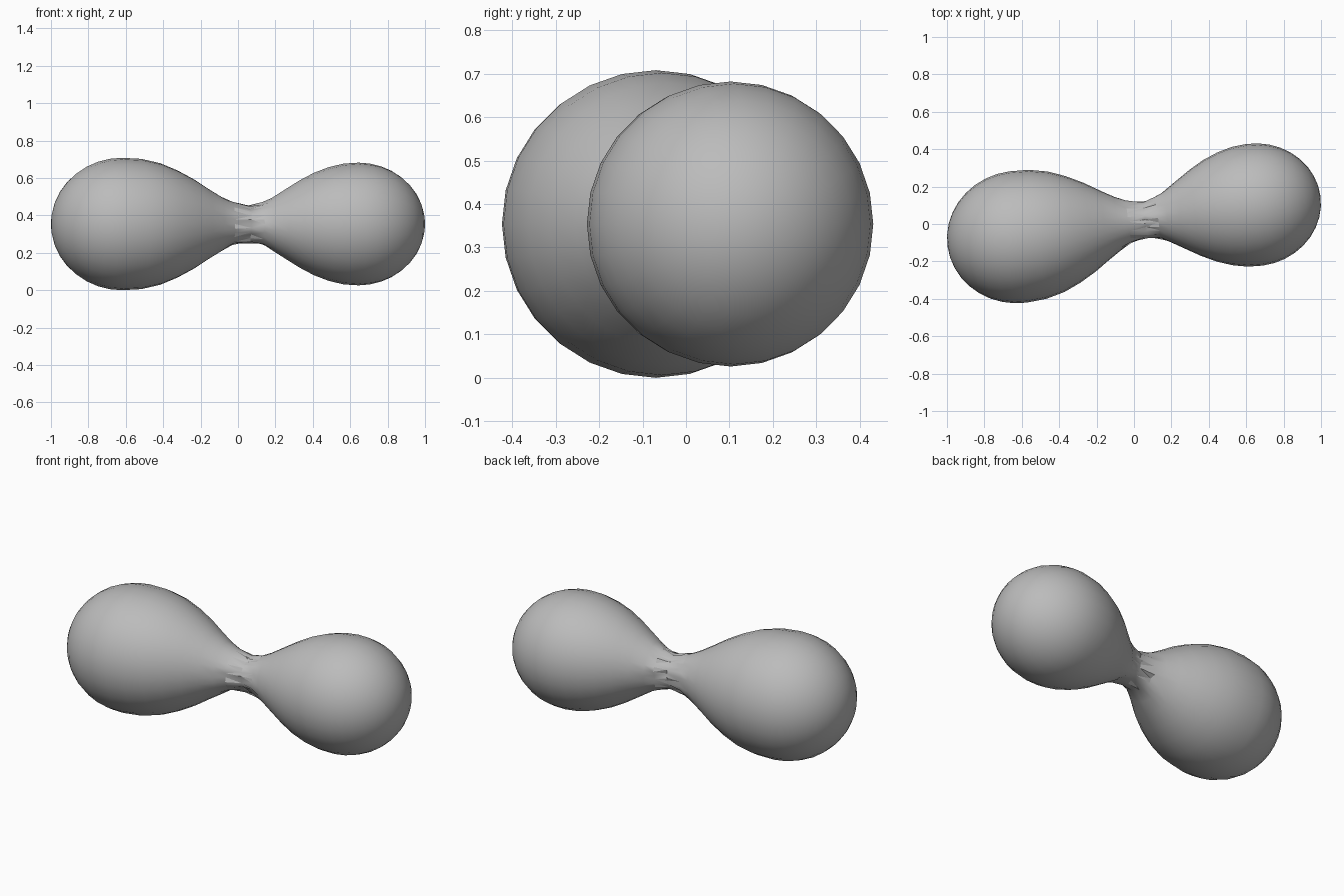
import bpy, bmesh, math, random
from mathutils import Matrix, Vector

if "Cube" in bpy.data.objects:
    bpy.data.objects.remove(bpy.data.objects["Cube"])

random.seed(4)
SEG = 28
TILT = math.atan(0.136)

grey = bpy.data.materials.new("stone grey")
grey.diffuse_color = (0.5, 0.5, 0.5, 1)
grey.use_nodes = True
grey.node_tree.nodes["Principled BSDF"].inputs["Base Color"].default_value = grey.diffuse_color


def cap(centre, half_length, radius, side, n=9):
    """Rounded end of a lobe, from its tip to its widest ring."""
    angles = [math.radians(90 * i / n) for i in range(1, n + 1)]
    return [(centre + side * half_length * math.cos(a), radius * math.sin(a)) for a in angles]


# Profile (distance along axis, radius): left lobe, waist, right lobe
waist = [(-0.52, 0.348), (-0.42, 0.325), (-0.33, 0.288), (-0.24, 0.240),
         (-0.16, 0.188), (-0.09, 0.145), (-0.03, 0.115), (0.06, 0.100),
         (0.13, 0.114), (0.18, 0.138), (0.25, 0.182), (0.33, 0.232),
         (0.41, 0.274), (0.49, 0.304), (0.57, 0.323)]
profile = cap(-0.626, 0.38, 0.354, -1) + waist + cap(0.651, 0.355, 0.328, 1)[::-1]

# Revolve the profile into one closed body
bm = bmesh.new()
rings = []
for s, r in profile:
    rough = 0.012 if -0.06 < s < 0.15 else 0
    ring = []
    for i in range(SEG):
        a = 2 * math.pi * i / SEG
        rr = r + random.uniform(-rough, rough * 0.5)
        ring.append(bm.verts.new((s, rr * math.cos(a), rr * math.sin(a))))
    rings.append(ring)
for a, b in zip(rings, rings[1:]):
    for i in range(SEG):
        j = (i + 1) % SEG
        bm.faces.new((a[i], a[j], b[j], b[i]))
for ring, s in ((rings[0], -1.006), (rings[-1], 1.006)):
    tip = bm.verts.new((s, 0, 0))
    for i in range(SEG):
        bm.faces.new((ring[i], ring[(i + 1) % SEG], tip))
bmesh.ops.recalc_face_normals(bm, faces=bm.faces)

# Smooth lobes, with a few rough flat facets around the waist
for f in bm.faces:
    f.smooth = True
middle = [f for f in bm.faces if -0.06 < f.calc_center_median().x < 0.14]
for f in bmesh.ops.triangulate(bm, faces=middle)["faces"]:
    f.smooth = random.random() > 0.2

# Turn the axis and stand the body on the ground
bm.transform(Matrix.Translation(Vector((0, 0.015, 0.354))) @ Matrix.Rotation(TILT, 4, "Z"))
mesh = bpy.data.meshes.new("two_lobed_body")
bm.to_mesh(mesh)
bm.free()
mesh.materials.append(grey)
body = bpy.data.objects.new("two_lobed_body", mesh)
bpy.context.collection.objects.link(body)
